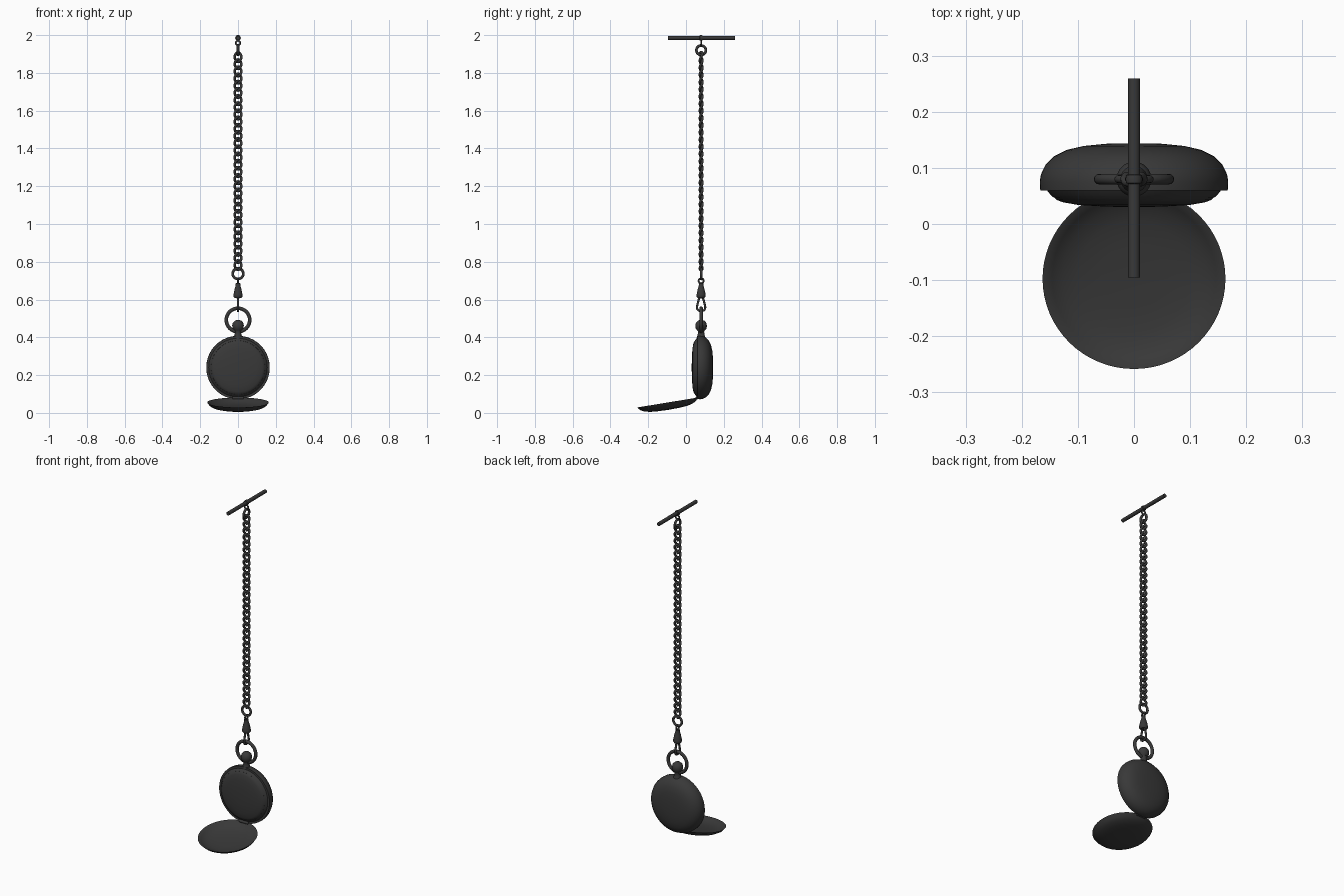
import bpy, bmesh
from math import sin, cos, pi, radians
from mathutils import Matrix, Vector

if "Cube" in bpy.data.objects:
    bpy.data.objects.remove(bpy.data.objects["Cube"])

CY = 0.08  # depth of the hanging axis


def smooth(ob, angle=40):
    bpy.ops.object.select_all(action='DESELECT')
    ob.select_set(True)
    bpy.context.view_layer.objects.active = ob
    bpy.ops.object.shade_smooth_by_angle(angle=radians(angle))
    return ob


def lathe(name, profile, loc, tilt=0.0, steps=64):
    """Revolve (radius, height) points about local z, tilt about x."""
    bm = bmesh.new()
    vs = [bm.verts.new((r, 0, h)) for r, h in profile]
    es = [bm.edges.new(p) for p in zip(vs, vs[1:])]
    bmesh.ops.spin(bm, geom=vs + es, cent=(0, 0, 0), axis=(0, 0, 1),
                   angle=2 * pi, steps=steps, use_duplicate=False)
    bmesh.ops.remove_doubles(bm, verts=bm.verts, dist=1e-5)
    bmesh.ops.recalc_face_normals(bm, faces=bm.faces)
    bm.transform(Matrix.Translation(loc) @ Matrix.Rotation(tilt, 4, 'X'))
    me = bpy.data.meshes.new(name)
    bm.to_mesh(me)
    bm.free()
    ob = bpy.data.objects.new(name, me)
    bpy.context.collection.objects.link(ob)
    return smooth(ob)


def wire(name, points, radius, loc):
    """Closed round wire through the given points."""
    cu = bpy.data.curves.new(name, 'CURVE')
    cu.dimensions = '3D'
    cu.bevel_depth = radius
    cu.bevel_resolution = 3
    sp = cu.splines.new('POLY')
    sp.points.add(len(points) - 1)
    for p, co in zip(sp.points, points):
        p.co = (*co, 1)
    sp.use_cyclic_u = True
    ob = bpy.data.objects.new(name, cu)
    ob.location = loc
    bpy.context.collection.objects.link(ob)
    bpy.ops.object.select_all(action='DESELECT')
    ob.select_set(True)
    bpy.context.view_layer.objects.active = ob
    bpy.ops.object.convert(target='MESH')
    return smooth(bpy.context.object, 60)


def ring(name, z, major, minor, axis):
    rot = (pi / 2, 0, 0) if axis == 'Y' else (0, pi / 2, 0)
    bpy.ops.mesh.primitive_torus_add(major_radius=major, minor_radius=minor,
                                     major_segments=40, minor_segments=12,
                                     location=(0, CY, z), rotation=rot)
    bpy.context.object.name = name
    return smooth(bpy.context.object, 60)


def rod(name, radius, length, loc, rot):
    bpy.ops.mesh.primitive_cylinder_add(vertices=20, radius=radius, depth=length,
                                        location=loc, rotation=rot)
    bpy.context.object.name = name
    return smooth(bpy.context.object)


# watch case: local z points to the front (-y)
FRONT = pi / 2
ZC = 0.24
case = [(0, -0.064), (0.05, -0.063), (0.09, -0.059), (0.12, -0.052), (0.142, -0.041),
        (0.158, -0.025), (0.166, -0.008), (0.168, 0.005), (0.167, 0.02),
        (0.155, 0.02), (0.148, 0.029), (0.143, 0.033), (0.140, 0.030), (0, 0.030)]
lathe("watch_case", case, (0, CY, ZC), FRONT)
lathe("watch_glass", [(0.143, 0.032), (0.138, 0.037), (0.128, 0.041), (0.1, 0.046),
                      (0.05, 0.049), (0, 0.05)], (0, CY, ZC), FRONT)

# open lid: shallow dish tilted about the hinge
lid = [(0, -0.039), (0.06, -0.0375), (0.1, -0.034), (0.13, -0.027), (0.15, -0.016),
       (0.163, 0), (0.161, 0.0), (0.146, -0.012), (0.127, -0.022), (0.1, -0.029),
       (0.06, -0.0325), (0, -0.034)]
lathe("lid", lid, (0, -0.0975, 0.055), radians(9.3))
rod("lid_hinge", 0.008, 0.06, (0, 0.058, 0.079), (0, pi / 2, 0))

# neck and crown
lathe("neck", [(0, 0.395), (0.024, 0.395), (0.018, 0.415), (0.016, 0.43),
               (0.02, 0.438), (0, 0.44)], (0, CY, 0), steps=32)
lathe("crown", [(0, 0.434), (0.02, 0.436), (0.028, 0.446), (0.031, 0.462),
                (0.027, 0.478), (0.016, 0.489), (0, 0.493)], (0, CY, 0), steps=32)

# bow
ring("bow", 0.492, 0.062, 0.0095, 'Y')

# clasp loop, swivel body and eyelet
clasp = [(0, y, z) for y, z in [(0.006, 0.625), (0.011, 0.605), (0.018, 0.58), (0.022, 0.56)]]
arc = [(0, 0.022 * cos(a), 0.556 - 0.017 * sin(a)) for a in [i * pi / 10 for i in range(1, 10)]]
wire("clasp_loop", clasp + arc + [(0, -y, z) for _, y, z in reversed(clasp)],
     0.006, (0, CY, 0))
lathe("swivel", [(0, 0.606), (0.018, 0.608), (0.024, 0.616), (0.024, 0.626), (0.018, 0.655),
                 (0.012, 0.675), (0.012, 0.686), (0, 0.69)], (0, CY, 0), steps=32)
ring("swivel_eyelet", 0.699, 0.013, 0.005, 'X')
ring("lower_chain_ring", 0.737, 0.028, 0.007, 'Y')

# curb chain: one twisted link, arrayed upwards
link = []
for i in range(28):
    t = 2 * pi * i / 28
    p = Vector((0.0175 * cos(t), 0, 0.0255 * sin(t)))
    link.append(Matrix.Rotation(0.8 * sin(t), 3, 'Z') @ p)
chain = wire("chain", link, 0.0068, (0, CY, 0.782))
arr = chain.modifiers.new("links", 'ARRAY')
arr.use_relative_offset = False
arr.use_constant_offset = True
arr.constant_offset_displace = (0, 0, 0.038)
arr.count = 30

# upper ring, eyelet and T-bar
ring("upper_chain_ring", 1.92, 0.025, 0.007, 'X')
ring("bar_eyelet", 1.958, 0.012, 0.0045, 'Y')
rod("t_bar", 0.0108, 0.355, (0, 0.082, 1.985), (pi / 2, 0, 0))
lathe("bar_collar", [(0.009, -0.009), (0.014, -0.007), (0.015, 0), (0.014, 0.007),
                     (0.009, 0.009)], (0, CY, 1.985), FRONT, steps=24)

# dark metal on every part
metal = bpy.data.materials.new("dark_metal")
metal.diffuse_color = (0.04, 0.04, 0.04, 1)
metal.use_nodes = True
metal.node_tree.nodes["Principled BSDF"].inputs["Base Color"].default_value = metal.diffuse_color
for ob in bpy.data.objects:
    ob.data.materials.clear()
    ob.data.materials.append(metal)
